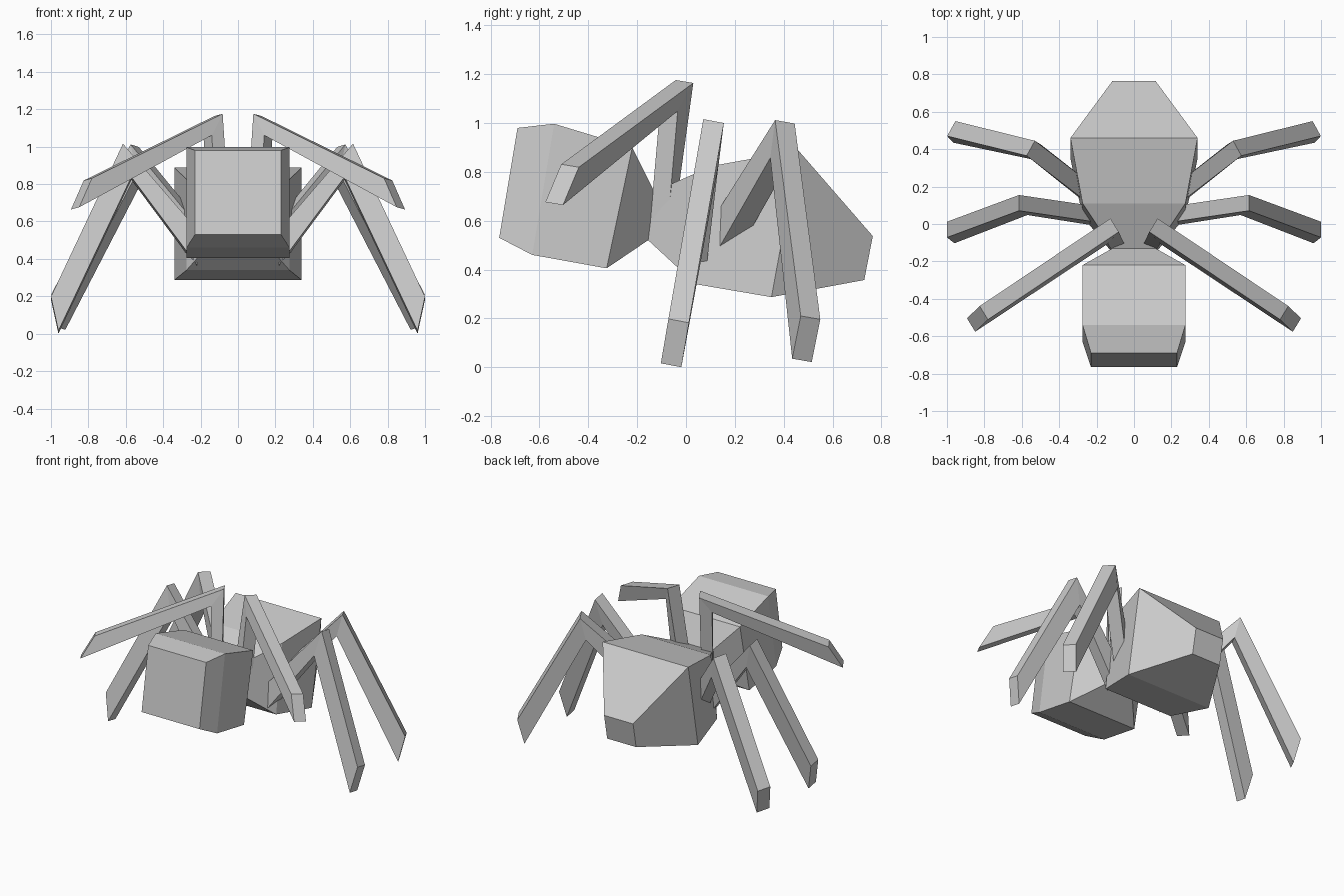
import bpy
import bmesh
from mathutils import Vector

if "Cube" in bpy.data.objects:
    bpy.data.objects.remove(bpy.data.objects["Cube"])


def loft(name, rings):
    """Bridge a row of four-cornered rings into a closed, flat-shaded solid."""
    bm = bmesh.new()
    loops = [[bm.verts.new(p) for p in ring] for ring in rings]
    for a, b in zip(loops, loops[1:]):
        for i in range(4):
            j = (i + 1) % 4
            bm.faces.new((a[i], a[j], b[j], b[i]))
    bm.faces.new(loops[0])
    bm.faces.new(loops[-1])
    bmesh.ops.recalc_face_normals(bm, faces=bm.faces)
    mesh = bpy.data.meshes.new(name)
    bm.to_mesh(mesh)
    bm.free()
    obj = bpy.data.objects.new(name, mesh)
    bpy.context.collection.objects.link(obj)
    return obj


def body_ring(w, top_y, top_z, bottom_y, bottom_z):
    return [(-w, top_y, top_z), (w, top_y, top_z),
            (w, bottom_y, bottom_z), (-w, bottom_y, bottom_z)]


# Head and abdomen meet at a narrow waist
waist = body_ring(0.115, -0.13, 0.72, -0.155, 0.52)
loft("head", [
    body_ring(0.23, -0.69, 0.98, -0.765, 0.53),
    body_ring(0.275, -0.54, 0.997, -0.63, 0.46),
    body_ring(0.275, -0.22, 0.90, -0.325, 0.405),
    waist])
loft("abdomen", [
    waist,
    body_ring(0.275, 0.11, 0.825, 0.04, 0.34),
    body_ring(0.34, 0.46, 0.888, 0.35, 0.287),
    body_ring(0.115, 0.765, 0.537, 0.73, 0.357)])

# Legs: half-width vector, then (outer, inner) points at hip, knee and foot
legs = {
    "front_leg": ((0.022, 0.036, -0.006), [
        ((0.067, -0.085, 0.60), (0.137, -0.11, 0.60)),
        ((0.104, -0.006, 1.170), (0.162, -0.07, 1.055)),
        ((0.803, -0.475, 0.825), (0.871, -0.54, 0.67))]),
    "middle_leg": ((0.0, 0.042, -0.008), [
        ((0.22, 0.055, 0.55), (0.22, 0.035, 0.36)),
        ((0.615, 0.113, 1.008), (0.57, 0.09, 0.83)),
        ((1.0, -0.03, 0.19), (0.96, -0.061, 0.008))]),
    "rear_leg": ((-0.022, 0.04, -0.007), [
        ((0.22, 0.15, 0.60), (0.22, 0.14, 0.42)),
        ((0.552, 0.405, 1.005), (0.52, 0.385, 0.85)),
        ((0.977, 0.51, 0.203), (0.945, 0.475, 0.028))]),
}
for name, (half, joints) in legs.items():
    for side, sx in (("right", 1), ("left", -1)):
        flip = Vector((sx, 1, 1))
        w = Vector(half)
        rings = []
        for outer, inner in joints:
            o, n = Vector(outer), Vector(inner)
            rings.append([p * flip for p in (o - w, o + w, n + w, n - w)])
        loft(f"{name}_{side}", rings)
